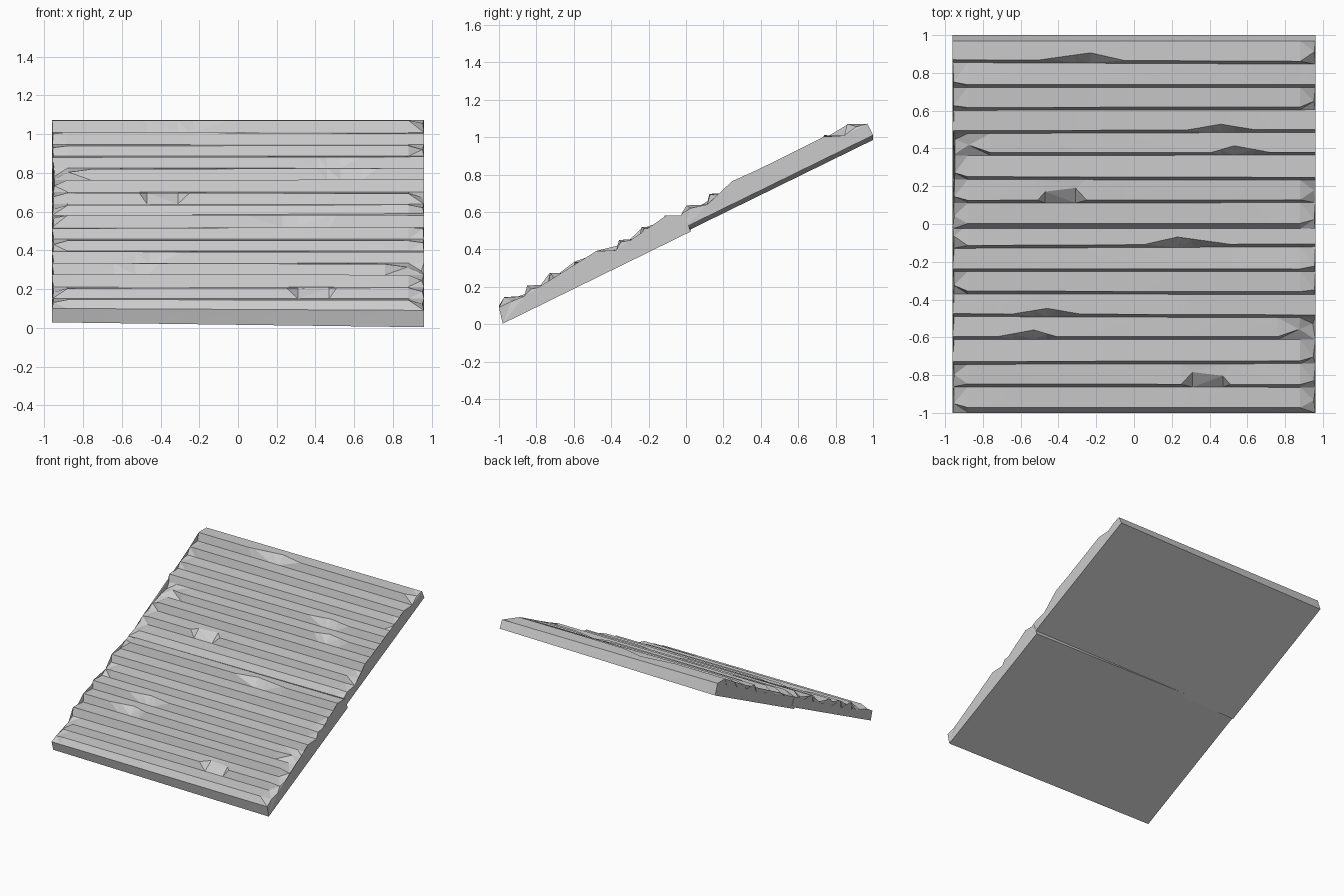
import bpy, bmesh, random

if "Cube" in bpy.data.objects:
    bpy.data.objects.remove(bpy.data.objects["Cube"])

STEPS, RUN, RISE = 8, 0.1225, 0.0615
HALF = 0.96
XS = [-0.96, -0.88, -0.72, -0.64, -0.53, -0.46, -0.41, -0.28, 0.05, 0.23,
      0.25, 0.31, 0.47, 0.51, 0.76, 0.88, 0.96]
# Worn notches: (step, x) -> (nose pushed back, nose lowered)
CHIPS = {
    (1, 0.31): (0.065, 0.0), (1, 0.47): (0.045, 0.0),
    (3, -0.53): (0.035, 0.0), (4, -0.46): (0.03, 0.0),
    (7, 0.23): (0.04, 0.0),
    (3, 0.96): (0.07, 0.035), (3, 0.88): (0.04, 0.015), (2, 0.96): (0.02, 0.03),
    (0, -0.96): (0.02, 0.015), (1, -0.96): (0.05, 0.02), (5, -0.96): (0.03, 0.02),
    (7, -0.96): (0.05, 0.015), (0, 0.96): (0.04, 0.02), (1, 0.96): (0.02, 0.02),
    (6, 0.96): (0.015, 0.01), (5, 0.96): (0.01, 0.01),
}


def chip(step, x):
    """Chip at a station, interpolated between the stations that carry chips."""
    if (step, x) in CHIPS:
        return CHIPS[(step, x)]
    # a single peak fades over a wide span for the shallow notches
    spans = {3: (-0.72, -0.53, -0.41), 4: (-0.64, -0.46, -0.28), 7: (0.05, 0.23, 0.51)}
    if step in spans:
        a, p, b = spans[step]
        if a < x < b:
            t = (x - a) / (p - a) if x < p else (b - x) / (b - p)
            return (CHIPS[(step, p)][0] * t, 0.0)
    return (0.0, 0.0)


def section(x, wob):
    """Side profile of the flight at one x station."""
    t = (x + HALF) / (2 * HALF)

    def under(y):
        return 0.003 + 0.49 * (y + 0.98) + 0.025 * (1 - t)

    def drift(i):
        return wob[i][0] * (1 - t) + wob[i][1] * t

    pts = [(x, -0.98, under(-0.98)), (x, -1.0, 0.09 + 0.01 * (1 - t))]
    for k in range(STEPS):
        y, z = -0.98 + RUN * k, 0.147 + RISE * k
        back, drop = chip(k, x)
        if k:
            pts.append((x, y - 0.003 + drift(k), z - RISE + 0.003))
        inset = x * (1 - 0.4 * drop) if drop else x
        pts.append((inset, y + 0.012 + drift(k) + back, z + drift(k + 1) - drop))
    pts += [(x, -0.005, 0.582), (x, 0.025, under(0.025))]
    return pts


def flight(name, side, offset):
    """One flight of steps; side -1 mirrors it across x."""
    rnd = random.Random(4)
    wob = [(rnd.uniform(-0.006, 0.006), rnd.uniform(-0.006, 0.006))
           for _ in range(STEPS + 1)]
    bm = bmesh.new()
    rows = []
    for x in XS:
        rows.append([bm.verts.new((side * px, py + offset[0], pz + offset[1]))
                     for px, py, pz in section(x, wob)])
    n = len(rows[0])
    # treads, risers and ends
    for a, b in zip(rows, rows[1:]):
        for i in range(n - 1):
            bm.faces.new((a[i], b[i], b[i + 1], a[i + 1]))
    # flat underside and the two sides
    bm.faces.new([r[0] for r in rows] + [r[-1] for r in reversed(rows)])
    bm.faces.new(rows[0])
    bm.faces.new(rows[-1])
    bmesh.ops.triangulate(bm, faces=bm.faces[:])
    bmesh.ops.recalc_face_normals(bm, faces=bm.faces[:])
    mesh = bpy.data.meshes.new(name)
    bm.to_mesh(mesh)
    bm.free()
    obj = bpy.data.objects.new(name, mesh)
    bpy.context.collection.objects.link(obj)
    return obj


# Same worn flight used twice, the upper one mirrored
flight("lower_flight", 1, (0.0, 0.0))
flight("upper_flight", -1, (0.975, 0.49))
